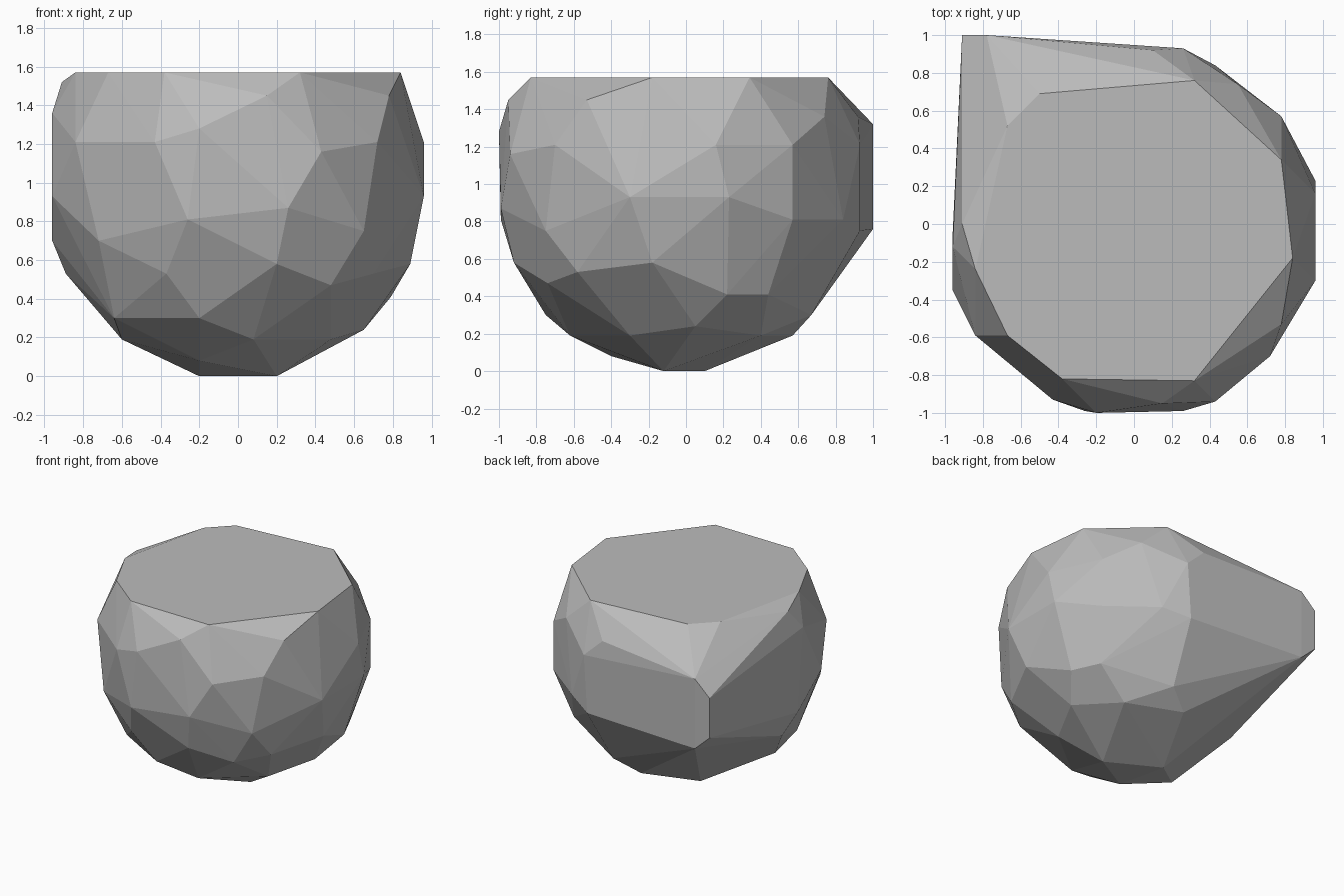
import bpy
import bmesh

# Remove the default cube only
default_cube = bpy.data.objects.get("Cube")
if default_cube:
    bpy.data.objects.remove(default_cube, do_unlink=True)


def make_material(name, colour):
    material = bpy.data.materials.new(name)
    material.use_nodes = True
    material.diffuse_color = colour
    for node in material.node_tree.nodes:
        if node.type == "BSDF_PRINCIPLED":
            node.inputs["Base Color"].default_value = colour
    return material


def add_level(mesh, height, *corners):
    """Add the chiselled corners that lie at one height of the boulder."""
    for x, y in corners:
        mesh.verts.new((x, y, height))


def build_hull(name, mesh, material):
    """Wrap flat facets around all corners and turn them into an object."""
    result = bmesh.ops.convex_hull(mesh, input=mesh.verts[:], use_existing_faces=False)
    unused = {v for v in result["geom_interior"] + result["geom_unused"]
              if isinstance(v, bmesh.types.BMVert) and v.is_valid}
    bmesh.ops.delete(mesh, geom=list(unused), context="VERTS")
    bmesh.ops.recalc_face_normals(mesh, faces=mesh.faces[:])
    for face in mesh.faces:
        face.smooth = False
    data = bpy.data.meshes.new(name)
    mesh.to_mesh(data)
    mesh.free()
    data.materials.append(material)
    boulder = bpy.data.objects.new(name, data)
    bpy.context.scene.collection.objects.link(boulder)
    return boulder


stone = make_material("stone grey", (0.5, 0.5, 0.5, 1))
rock = bmesh.new()

# Flat crown
add_level(rock, 1.57, (.84, -.18), (.32, -.83), (-.38, -.82), (-.67, -.59),
          (-.84, -.24), (-.67, .52), (-.5, .69), (.32, .76), (.78, .34))

# Shoulder below the crown
add_level(rock, 1.52, (-.91, 0))
add_level(rock, 1.45, (.78, -.53), (.15, -.95))
add_level(rock, 1.36, (.55, .74), (.1, .92), (-.96, -.12))
add_level(rock, 1.28, (-.2, -1))

# Widest part
add_level(rock, 1.21, (.96, .16), (.78, .57), (.26, .93), (.72, -.7),
          (-.43, -.93), (-.84, -.59))
add_level(rock, 1.16, (.43, -.94))
add_level(rock, .93, (.96, .23), (.96, -.3), (-.96, -.35))
add_level(rock, .87, (.26, -.99))
add_level(rock, .81, (-.26, -.99), (.78, .57), (.43, .84))
add_level(rock, .75, (.65, -.75), (.23, .93))
add_level(rock, .7, (-.72, -.68), (-.96, -.05))

# Tapering underside
add_level(rock, .58, (.2, -.92), (.89, -.18))
add_level(rock, .53, (-.37, -.83), (-.89, .05), (.7, -.58))
add_level(rock, .47, (.48, -.74))
add_level(rock, .41, (.79, .22), (.69, .44))
add_level(rock, .3, (-.64, -.5), (-.2, -.75), (.18, .67))
add_level(rock, .24, (.65, .05))
add_level(rock, .19, (-.6, -.28), (.08, -.62), (.48, -.3), (0, .57), (.43, .4))
add_level(rock, .08, (-.2, -.4))
add_level(rock, 0, (-.2, .1), (.2, -.12))

# Blunt spur at the back
for x, low, high in ((-.78, .76, 1.32), (-.91, .88, 1.2)):
    add_level(rock, low, (x, 1))
    add_level(rock, high, (x, 1))

build_hull("boulder", rock, stone)
